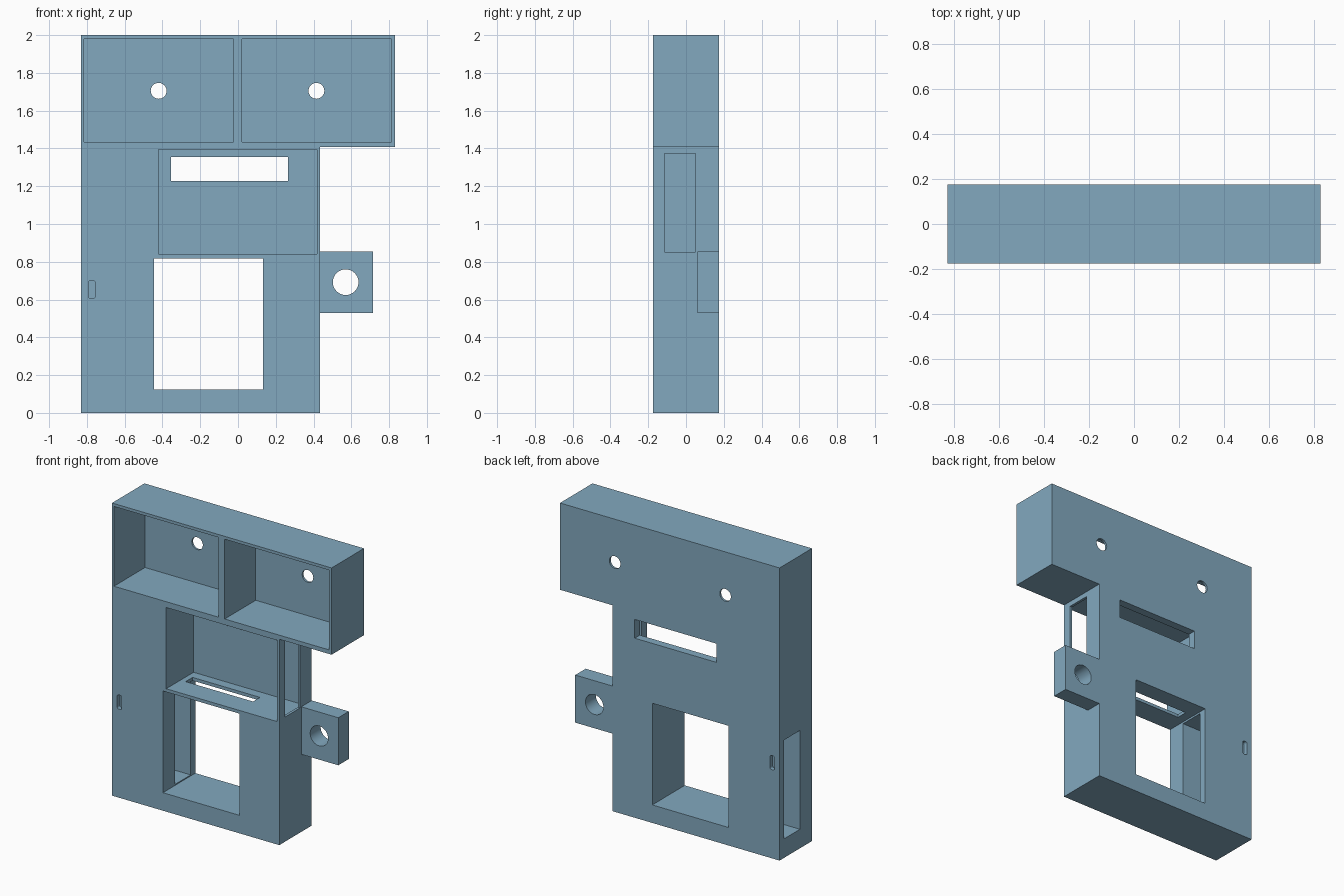
import bpy, bmesh, math
from mathutils import Matrix, Vector

if "Cube" in bpy.data.objects:
    bpy.data.objects.remove(bpy.data.objects["Cube"])

blue = bpy.data.materials.new("steel_blue")
blue.diffuse_color = (0.225, 0.395, 0.52, 1)
blue.use_nodes = True
blue.node_tree.nodes["Principled BSDF"].inputs["Base Color"].default_value = blue.diffuse_color

FRONT, BACK = -0.175, 0.175
OUT = 0.1  # how far cutters reach beyond the surface


def finish(name, bm):
    bmesh.ops.recalc_face_normals(bm, faces=bm.faces[:])
    mesh = bpy.data.meshes.new(name)
    bm.to_mesh(mesh)
    bm.free()
    obj = bpy.data.objects.new(name, mesh)
    bpy.context.collection.objects.link(obj)
    mesh.materials.append(blue)
    return obj


def prism(name, outline, y0, y1):
    """Extrude an x-z outline from y0 to y1."""
    bm = bmesh.new()
    face = bm.faces.new([bm.verts.new((x, y0, z)) for x, z in outline])
    ext = bmesh.ops.extrude_face_region(bm, geom=[face])
    verts = [v for v in ext["geom"] if isinstance(v, bmesh.types.BMVert)]
    bmesh.ops.translate(bm, verts=verts, vec=(0, y1 - y0, 0))
    return finish(name, bm)


def box(name, x0, x1, y0, y1, z0, z1):
    return prism(name, [(x0, z0), (x1, z0), (x1, z1), (x0, z1)], y0, y1)


def round_hole(name, x, z, r, y0, y1):
    pts = [(x + r * math.cos(i * math.tau / 32), z + r * math.sin(i * math.tau / 32))
           for i in range(32)]
    return prism(name, pts, y0, y1)


def rounded_slot(name, x0, x1, z0, z1, r, y0, y1):
    pts = []
    corners = [(x1 - r, z1 - r), (x0 + r, z1 - r), (x0 + r, z0 + r), (x1 - r, z0 + r)]
    for k, (cx, cz) in enumerate(corners):
        for i in range(5):
            a = (k + i / 4) * math.pi / 2
            pts.append((cx + r * math.cos(a), cz + r * math.sin(a)))
    return prism(name, pts, y0, y1)


def cut(target, cutters):
    """Subtract each cutter, bake the result, and remove the cutters."""
    for c in cutters:
        c.hide_render = True
        mod = target.modifiers.new(c.name, "BOOLEAN")
        mod.operation, mod.solver, mod.object = "DIFFERENCE", "EXACT", c
    bpy.context.view_layer.update()
    deps = bpy.context.evaluated_depsgraph_get()
    baked = bpy.data.meshes.new_from_object(target.evaluated_get(deps))
    target.modifiers.clear()
    target.data = baked
    for c in cutters:
        bpy.data.objects.remove(c)


# Main housing: tall block with a wide head overhanging on the right
housing = prism("housing", [(-0.83, 0), (0.435, 0), (0.435, 1.407), (0.83, 1.407),
                            (0.83, 2), (-0.83, 2)], FRONT, BACK)
cutters = []

# Two head compartments, each with a round hole through the thin back
for side, x0, x1, hx in (("left", -0.815, -0.025, -0.42), ("right", 0.022, 0.812, 0.415)):
    cutters.append(box(side + "_compartment", x0, x1, FRONT - OUT, 0.16, 1.435, 1.98))
    cutters.append(round_hole(side + "_hole", hx, 1.705, 0.042, 0.1, BACK + OUT))

# Middle compartment with back slot, side window and floor slot
cutters.append(box("middle_compartment", -0.42, 0.417, FRONT - OUT, 0.12, 0.84, 1.395))
cutters.append(box("back_slot", -0.355, 0.265, 0.05, BACK + OUT, 1.227, 1.355))
cutters.append(box("side_window", 0.38, 0.5, -0.115, 0.05, 0.852, 1.372))
cutters.append(box("floor_slot", -0.382, 0.128, -0.02, 0.055, 0.78, 0.9))

# Lower opening right through, joined by a channel from the left side
cutters.append(box("lower_opening", -0.445, 0.132, FRONT - OUT, BACK + OUT, 0.123, 0.818))
cutters.append(box("left_channel", -0.95, -0.4, -0.045, 0.125, 0.13, 0.805))

# Small rounded recesses on front and back
for face, y0, y1 in (("front", FRONT - OUT, FRONT + 0.03), ("back", BACK - 0.03, BACK + OUT)):
    cutters.append(rounded_slot(face + "_recess", -0.792, -0.757, 0.605, 0.702, 0.012, y0, y1))

cut(housing, cutters)

# Mounting tab on the right with a round hole
tab = box("mounting_tab", 0.435, 0.715, 0.062, BACK, 0.53, 0.855)
cut(tab, [round_hole("tab_hole", 0.57, 0.692, 0.068, 0, BACK + OUT)])

# Smooth the round holes, keep the block edges sharp
for obj in (housing, tab):
    obj.select_set(True)
bpy.context.view_layer.objects.active = housing
bpy.ops.object.shade_smooth_by_angle(angle=math.radians(30))
